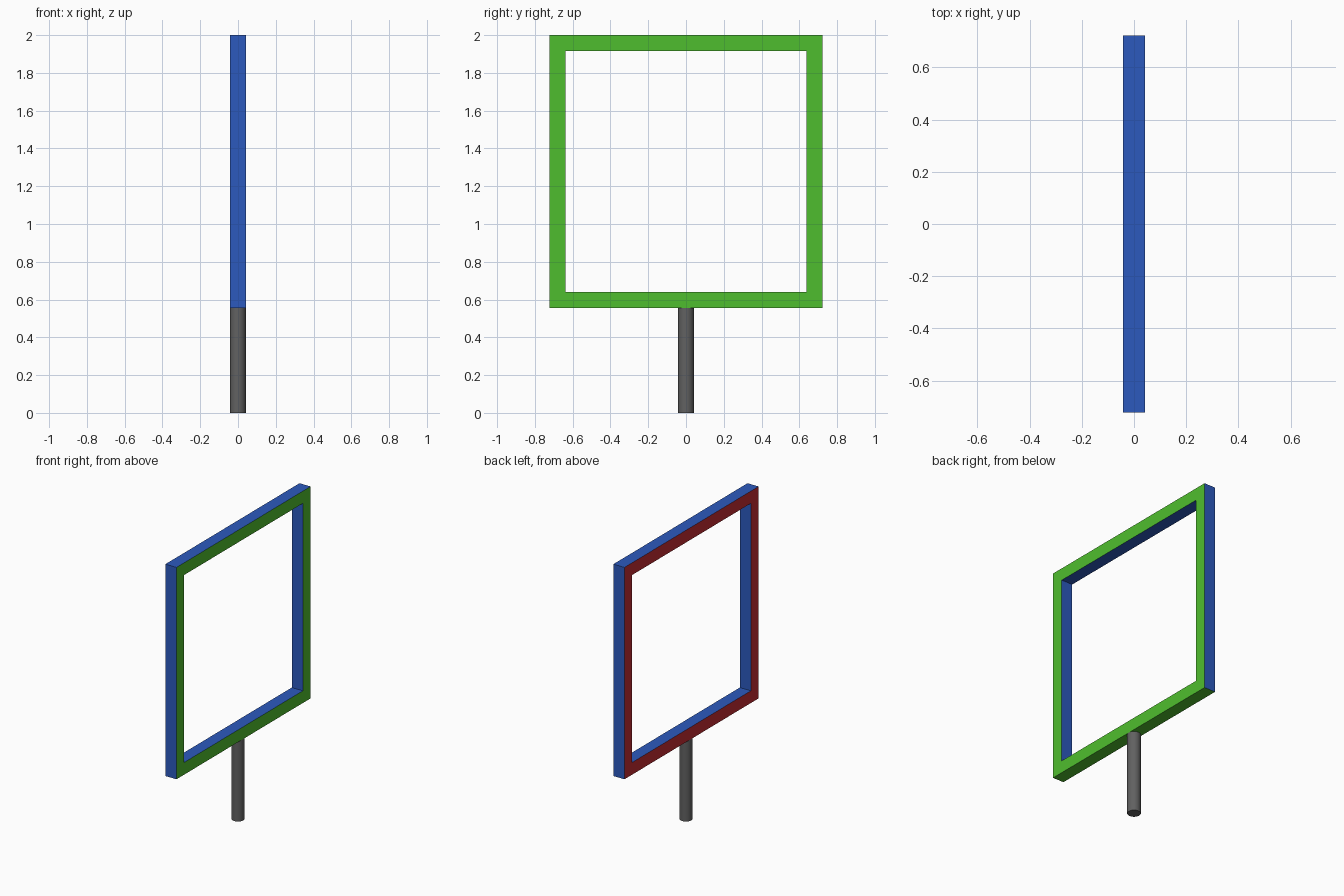
import bpy, bmesh, math

if "Cube" in bpy.data.objects:
    bpy.data.objects.remove(bpy.data.objects["Cube"])

def srgb(r, g, b):
    lin = lambda c: c / 12.92 if c <= 0.04045 else ((c + 0.055) / 1.055) ** 2.4
    return (*[lin(v / 255) for v in (r, g, b)], 1)

def material(name, rgb):
    m = bpy.data.materials.new(name)
    m.diffuse_color = srgb(*rgb)
    m.use_nodes = True
    m.node_tree.nodes["Principled BSDF"].inputs["Base Color"].default_value = m.diffuse_color
    return m

blue = material("blue", (44, 90, 190))
green = material("green", (79, 190, 46))
red = material("red", (198, 44, 50))
grey = material("dark grey", (97, 97, 97))

HALF, T, TOP = 0.7222, 0.0833, 2.0
MID = TOP - HALF              # centre height of the square hoop
BASE = TOP - 2 * HALF         # underside of the hoop

# Square hoop: four mitred bars between an outer and an inner square
corners = [(-1, -1), (1, -1), (1, 1), (-1, 1)]
bm = bmesh.new()
def ring(x, r):
    return [bm.verts.new((x, r * y, MID + r * z)) for y, z in corners]
loops = [ring(T / 2, HALF), ring(T / 2, HALF - T), ring(-T / 2, HALF - T), ring(-T / 2, HALF)]
for k in range(4):
    a, b = loops[k], loops[(k + 1) % 4]
    for i in range(4):
        j = (i + 1) % 4
        bm.faces.new((a[i], a[j], b[j], b[i]))
bmesh.ops.recalc_face_normals(bm, faces=bm.faces)

# Green on the right face and underside, red on the left face, blue elsewhere
for f in bm.faces:
    n = f.normal
    if n.x > 0.5 or (n.z < -0.5 and f.calc_center_median().z < MID):
        f.material_index = 1
    elif n.x < -0.5:
        f.material_index = 2
me = bpy.data.meshes.new("square_hoop")
bm.to_mesh(me)
bm.free()
for m in (blue, green, red):
    me.materials.append(m)
bpy.context.collection.objects.link(bpy.data.objects.new("square_hoop", me))

# Round post below the hoop
bpy.ops.mesh.primitive_cylinder_add(vertices=32, radius=T / 2, depth=BASE, location=(0, 0, BASE / 2))
post = bpy.context.object
post.name = "post"
post.data.materials.append(grey)
bpy.ops.object.shade_smooth_by_angle(angle=math.radians(30))
